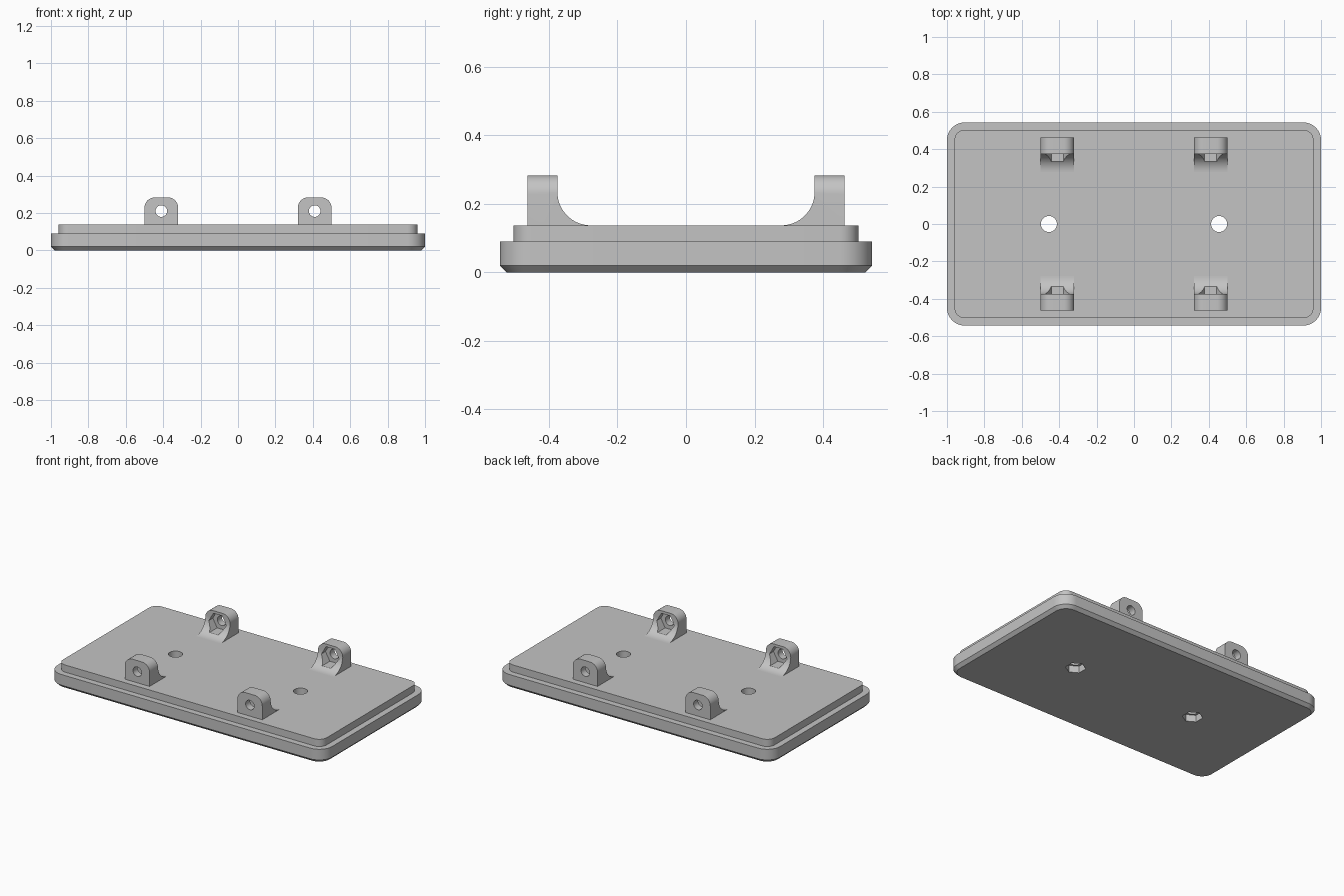
import bpy
import bmesh
from math import cos, sin, pi, radians
from mathutils import Matrix, Vector

cube = bpy.data.objects.get("Cube")
if cube:
    bpy.data.objects.remove(cube, do_unlink=True)

GREY = (0.55, 0.55, 0.55, 1.0)
grey = bpy.data.materials.new("plain grey")
grey.use_nodes = True
grey.diffuse_color = GREY
grey.node_tree.nodes["Principled BSDF"].inputs["Base Color"].default_value = GREY


def arc(cx, cy, r, start, end, steps=12):
    """Points on an arc, angles in degrees."""
    angles = [radians(start + (end - start) * i / steps) for i in range(steps + 1)]
    return [(cx + r * cos(a), cy + r * sin(a)) for a in angles]


def loft(name, rings):
    """Closed solid through a list of matching point rings."""
    bm = bmesh.new()
    loops = [[bm.verts.new(p) for p in ring] for ring in rings]
    n = len(loops[0])
    for a, b in zip(loops, loops[1:]):
        for i in range(n):
            j = (i + 1) % n
            bm.faces.new((a[i], a[j], b[j], b[i]))
    bm.faces.new(loops[0][::-1])
    bm.faces.new(loops[-1])
    bmesh.ops.recalc_face_normals(bm, faces=bm.faces)
    mesh = bpy.data.meshes.new(name)
    bm.to_mesh(mesh)
    bm.free()
    mesh.materials.append(grey)
    obj = bpy.data.objects.new(name, mesh)
    bpy.context.collection.objects.link(obj)
    return obj


def prism(name, sides, radius, start, end, turn=0.0):
    """Regular prism between two points, turned about its axis in degrees."""
    start, end = Vector(start), Vector(end)
    if abs((end - start).z) > 0:
        u, v = Vector((1, 0, 0)), Vector((0, 1, 0))
    else:
        u, v = Vector((1, 0, 0)), Vector((0, 0, 1))
    angles = [radians(turn) + 2 * pi * i / sides for i in range(sides)]
    rim = [u * radius * cos(a) + v * radius * sin(a) for a in angles]
    return loft(name, [[start + p for p in rim], [end + p for p in rim]])


def boolean(obj, tool, operation):
    """Apply a boolean and remove its helper."""
    tool.hide_render = True
    bpy.ops.object.select_all(action='DESELECT')
    bpy.context.view_layer.objects.active = obj
    obj.select_set(True)
    mod = obj.modifiers.new("cut", 'BOOLEAN')
    mod.operation = operation
    mod.solver = 'EXACT'
    mod.object = tool
    bpy.ops.object.modifier_apply(modifier=mod.name)
    bpy.data.objects.remove(tool, do_unlink=True)


def smooth(obj):
    bpy.ops.object.select_all(action='DESELECT')
    bpy.context.view_layer.objects.active = obj
    obj.select_set(True)
    bpy.ops.object.shade_smooth_by_angle(angle=radians(30))


# Stepped base plate with rounded corners and a chamfered underside
HX, HY, CORNER, DECK = 1.0, 0.543, 0.095, 0.137


def plate_ring(inset, z):
    cx, cy, r = HX - CORNER, HY - CORNER, CORNER - inset
    points = []
    for k, (sx, sy) in enumerate([(1, 1), (-1, 1), (-1, -1), (1, -1)]):
        points += arc(sx * cx, sy * cy, r, 90 * k, 90 * k + 90)
    return [(x, y, z) for x, y in points]


steps = [(0.02, 0), (0, 0.02), (0, 0.09), (0.04, 0.09), (0.04, DECK)]
plate = loft("base_plate", [plate_ring(i, z) for i, z in steps])

# Bolt holes with hexagonal nut recesses underneath
for x in (-0.455, 0.455):
    boolean(plate, prism("hole", 32, 0.043, (x, 0, -0.1), (x, 0, 0.3)), 'DIFFERENCE')
    boolean(plate, prism("recess", 6, 0.062, (x, 0, -0.1), (x, 0, 0.045), 30), 'DIFFERENCE')
smooth(plate)

# Four lugs: filleted side profile, rounded top, bolt hole and nut pocket
TOP, OUT, IN, FILLET, HALF = 0.283, 0.462, 0.375, 0.097, 0.09
ROOT, ROUND, HOLE_Z = DECK - 0.01, 0.055, 0.21


def lug(name, x, s):
    side = [(IN - FILLET, ROOT), (OUT, ROOT), (OUT, TOP), (IN, TOP)]
    side += arc(IN - FILLET, DECK + FILLET, FILLET, 0, -90, 16)
    body = loft(name, [[(x + w, s * y, z) for y, z in side] for w in (-HALF, HALF)])

    face = [(-HALF, 0), (HALF, 0)]
    face += arc(HALF - ROUND, TOP - ROUND, ROUND, 0, 90)
    face += arc(ROUND - HALF, TOP - ROUND, ROUND, 90, 180)
    outline = loft("outline", [[(x + u, s * y, z) for u, z in face] for y in (0.2, 0.6)])
    boolean(body, outline, 'INTERSECT')

    hole = prism("hole", 32, 0.031, (x, s * 0.2, HOLE_Z), (x, s * 0.6, HOLE_Z))
    boolean(body, hole, 'DIFFERENCE')
    pocket = prism("pocket", 6, 0.064, (x, s * 0.2, HOLE_Z), (x, s * 0.415, HOLE_Z))
    boolean(body, pocket, 'DIFFERENCE')
    smooth(body)


for x, left_right in ((-0.41, "right"), (0.41, "left")):
    for s, front_back in ((-1, "front"), (1, "back")):
        lug(f"{front_back}_{left_right}_lug", x, s)
